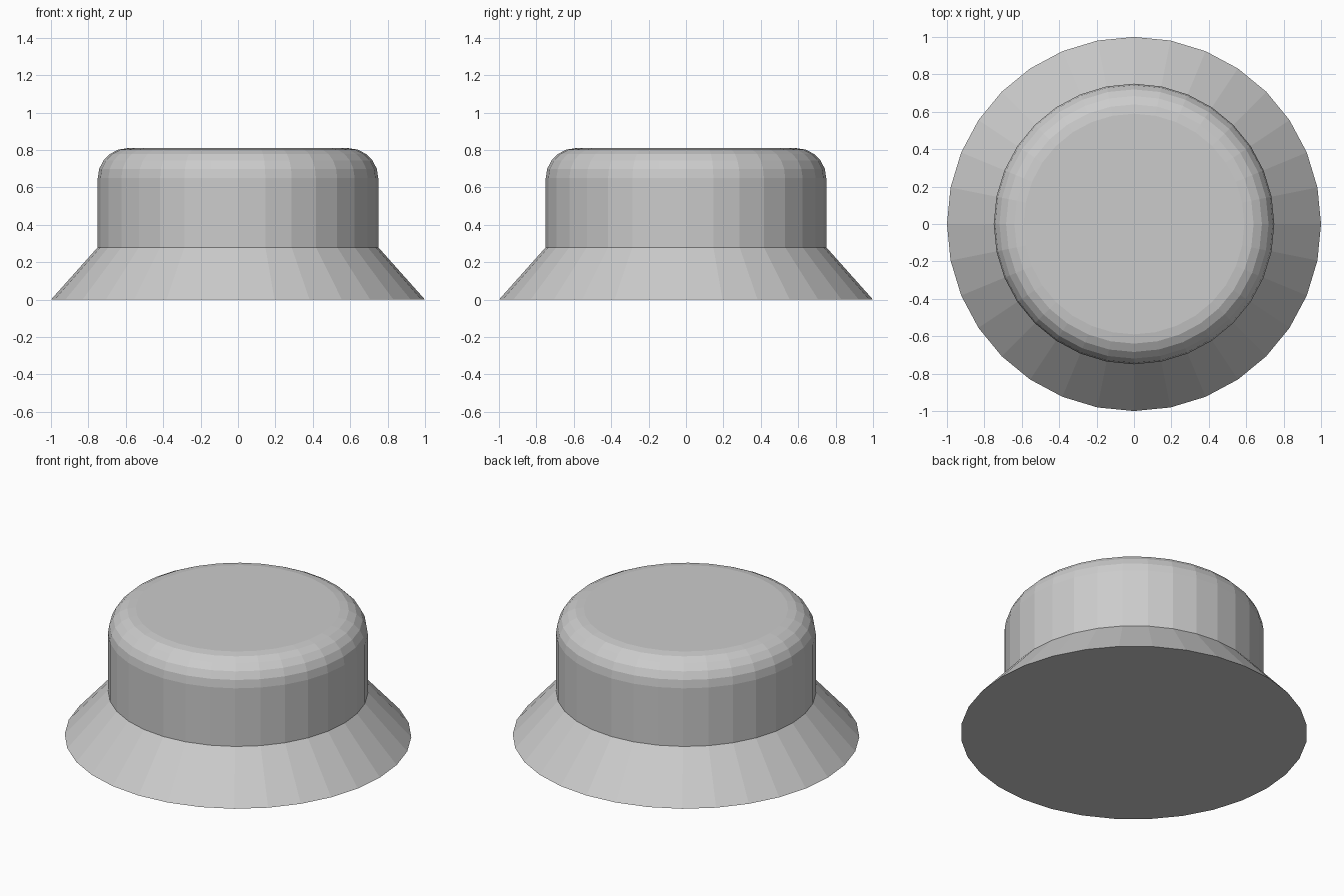
import bpy, bmesh
from math import sin, cos, pi

if "Cube" in bpy.data.objects:
    bpy.data.objects.remove(bpy.data.objects["Cube"])

SIDES = 32
CROWN_R, RIM_R = 0.75, 1.0
SHOULDER_Z, TOP_Z = 0.28, 0.81
FILLET, STEPS = 0.16, 5


def lathe(name, profile):
    """Closed faceted solid of revolution from (radius, z) points, bottom to top."""
    bm = bmesh.new()
    rings = [[bm.verts.new((r * cos(2 * pi * i / SIDES), r * sin(2 * pi * i / SIDES), z))
              for i in range(SIDES)] for r, z in profile]
    for low, high in zip(rings, rings[1:]):
        for i in range(SIDES):
            j = (i + 1) % SIDES
            bm.faces.new((low[i], low[j], high[j], high[i]))
    bm.faces.new(rings[0][::-1])
    bm.faces.new(rings[-1])
    mesh = bpy.data.meshes.new(name)
    bm.to_mesh(mesh)
    bm.free()
    obj = bpy.data.objects.new(name, mesh)
    bpy.context.collection.objects.link(obj)
    return obj


# Flared base, straight wall, then rounded top edge
profile = [(RIM_R, 0), (CROWN_R, SHOULDER_Z)]
for k in range(STEPS + 1):
    a = pi / 2 * k / STEPS
    profile.append((CROWN_R - FILLET + FILLET * cos(a), TOP_Z - FILLET + FILLET * sin(a)))

lathe("flared_knob", profile)
